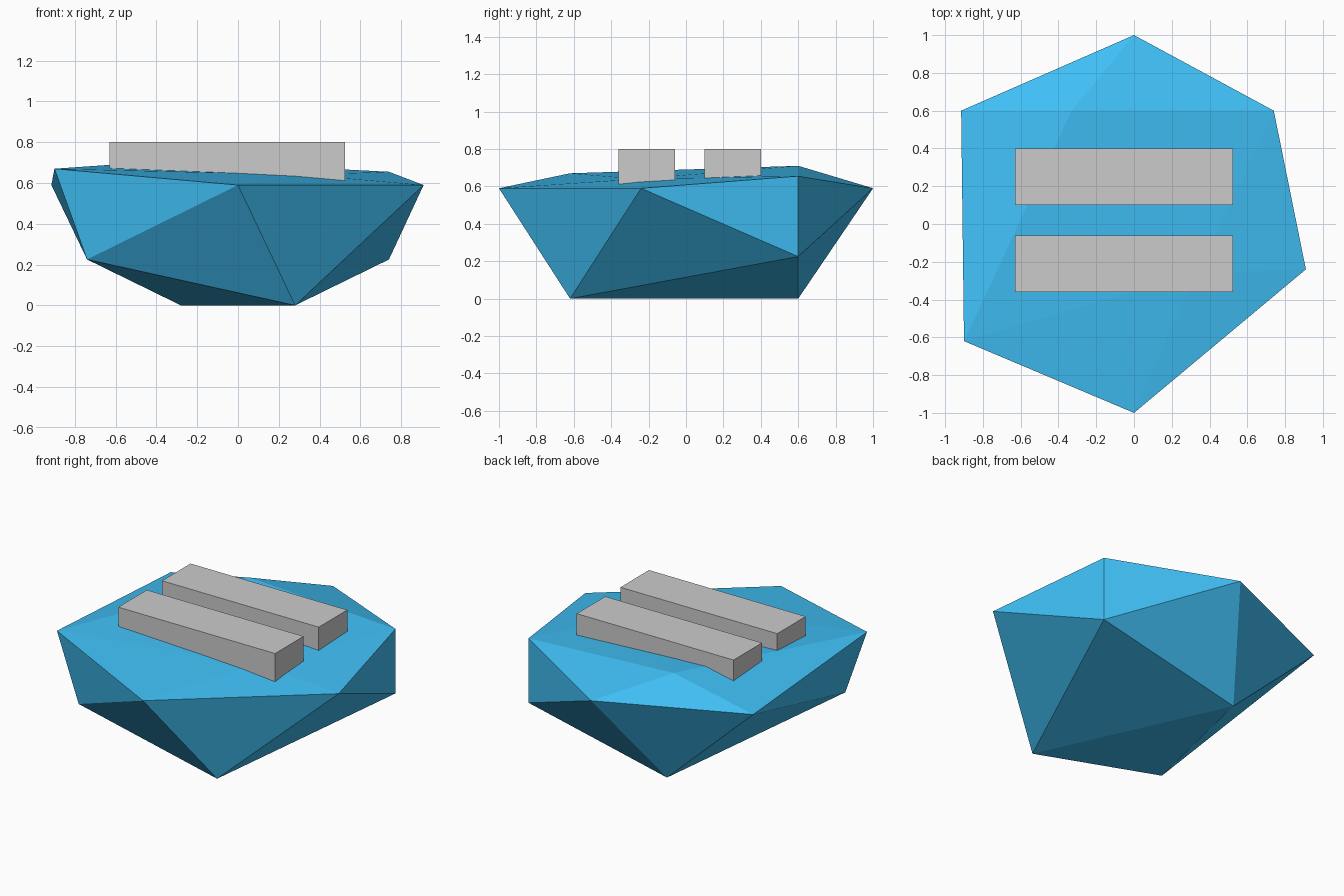
import bpy

if "Cube" in bpy.data.objects:
    bpy.data.objects.remove(bpy.data.objects["Cube"])


def mesh_object(name, verts, faces):
    mesh = bpy.data.meshes.new(name)
    mesh.from_pydata(verts, [], faces)
    mesh.update()
    obj = bpy.data.objects.new(name, mesh)
    bpy.context.collection.objects.link(obj)
    return obj


def box(name, low, high):
    center = [(a + b) / 2 for a, b in zip(low, high)]
    bpy.ops.mesh.primitive_cube_add(size=1, location=center)
    obj = bpy.context.object
    obj.name = name
    obj.scale = [b - a for a, b in zip(low, high)]
    bpy.ops.object.transform_apply(location=False, rotation=False, scale=True)
    return obj


# Faceted body: an icosahedron with its poles along y and a flattened top
front_ring = [(0.28, -0.62, 0), (0.91, -0.24, 0.59), (0.33, -0.26, 0.64),
              (-0.9, -0.62, 0.67), (-0.74, -0.62, 0.225)]
back_ring = [(0.74, 0.6, 0.225), (0.74, 0.6, 0.655), (-0.33, 0.6, 0.71),
             (-0.915, 0.6, 0.59), (-0.28, 0.6, 0)]
verts = [(0, -1, 0.59)] + front_ring + back_ring + [(0, 1, 0.59)]
faces = []
for i in range(5):
    j = (i + 1) % 5
    f0, f1, b0, b1 = 1 + i, 1 + j, 6 + i, 6 + j
    faces += [(0, f0, f1), (f0, b0, f1), (f1, b0, b1), (b0, 11, b1)]
body = mesh_object("faceted_body", verts, faces)

blue = bpy.data.materials.new("blue")
blue.diffuse_color = (0.05, 0.52, 0.91, 1)
blue.use_nodes = True
blue.node_tree.nodes["Principled BSDF"].inputs["Base Color"].default_value = blue.diffuse_color
body.data.materials.append(blue)

# Two grey bars sunk into the top
for name, y in (("front_bar", -0.36), ("back_bar", 0.1)):
    box(name, (-0.63, y, 0.5), (0.525, y + 0.3, 0.8))
